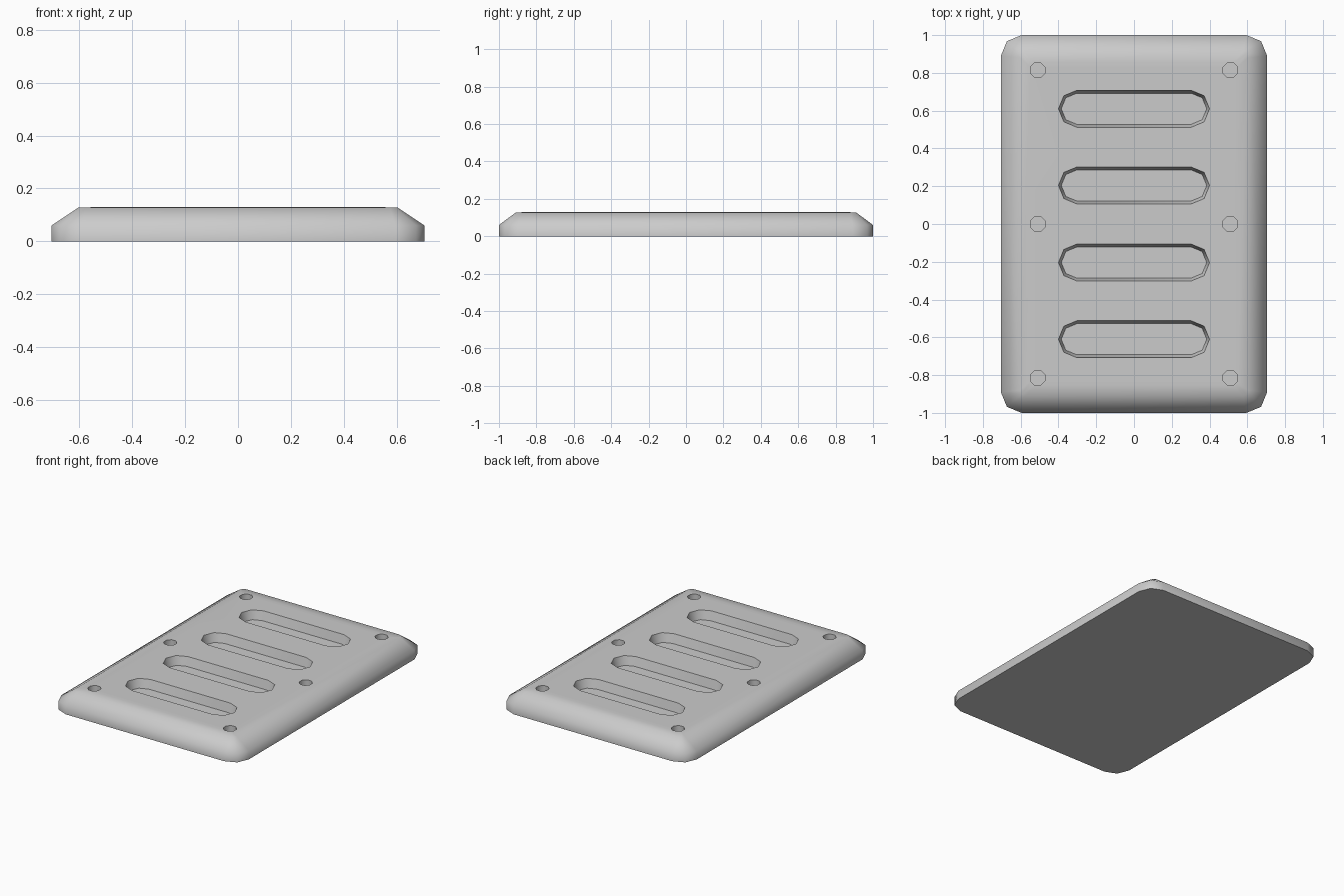
import bpy, bmesh, math

if "Cube" in bpy.data.objects:
    bpy.data.objects.remove(bpy.data.objects["Cube"])


def loft(name, rings):
    """Closed solid through stacked rings of equal point count."""
    bm = bmesh.new()
    loops = [[bm.verts.new(p) for p in ring] for ring in rings]
    n = len(loops[0])
    for a, b in zip(loops, loops[1:]):
        for i in range(n):
            j = (i + 1) % n
            bm.faces.new((a[i], a[j], b[j], b[i]))
    bm.faces.new(loops[0][::-1])
    bm.faces.new(loops[-1])
    bmesh.ops.recalc_face_normals(bm, faces=bm.faces)
    me = bpy.data.meshes.new(name)
    bm.to_mesh(me)
    bm.free()
    ob = bpy.data.objects.new(name, me)
    bpy.context.collection.objects.link(ob)
    return ob


def rounded(hx, hy, r, z, cx=0, cy=0):
    """Rectangle outline with two-segment rounded corners."""
    pts = []
    for k, (sx, sy) in enumerate(((1, 1), (-1, 1), (-1, -1), (1, -1))):
        for s in range(3):
            a = math.radians(90 * k + 45 * s)
            pts.append((cx + sx * (hx - r) + r * math.cos(a),
                        cy + sy * (hy - r) + r * math.sin(a), z))
    return pts


def slot(cy, hx, hy, z):
    """Long slot outline with faceted half-round ends."""
    r = hy
    right = [(hx - r + r * math.cos(math.radians(a)), r * math.sin(math.radians(a)))
             for a in (-90, -45, 0, 45, 90)]
    pts = right + [(-x, -y) for x, y in right]
    return [(x, cy + y, z) for x, y in pts]


def ngon(cx, cy, r, z):
    return [(cx + r * math.cos(math.pi * (i + 0.5) / 4),
             cy + r * math.sin(math.pi * (i + 0.5) / 4), z) for i in range(8)]


# Plate with straight rim and wide chamfer
plate = loft("vent_plate", [rounded(0.705, 1.0, 0.11, 0),
                            rounded(0.705, 1.0, 0.11, 0.06),
                            rounded(0.605, 0.91, 0.03, 0.127),
                            rounded(0.53, 0.84, 0.02, 0.13)])

# Cutters for the four slots and six screw recesses
cutters = []
for cy in (-0.61, -0.204, 0.204, 0.61):
    cutters.append(loft("slot_cutter", [slot(cy, 0.385, 0.082, 0.07),
                                        slot(cy, 0.40, 0.098, 0.13),
                                        slot(cy, 0.40, 0.098, 0.2)]))
for sx in (-1, 1):
    for cy in (-0.815, 0, 0.815):
        cutters.append(loft("screw_recess_cutter", [ngon(sx * 0.51, cy, 0.042, z)
                                                    for z in (0.09, 0.2)]))

for c in cutters:
    m = plate.modifiers.new("cut", 'BOOLEAN')
    m.operation = 'DIFFERENCE'
    m.solver = 'EXACT'
    m.object = c

# Apply the cuts and drop the cutters
bpy.ops.object.select_all(action='DESELECT')
plate.select_set(True)
bpy.context.view_layer.objects.active = plate
for m in list(plate.modifiers):
    bpy.ops.object.modifier_apply(modifier=m.name)
for c in cutters:
    bpy.data.objects.remove(c)
bpy.ops.object.shade_smooth_by_angle(angle=math.radians(58))
